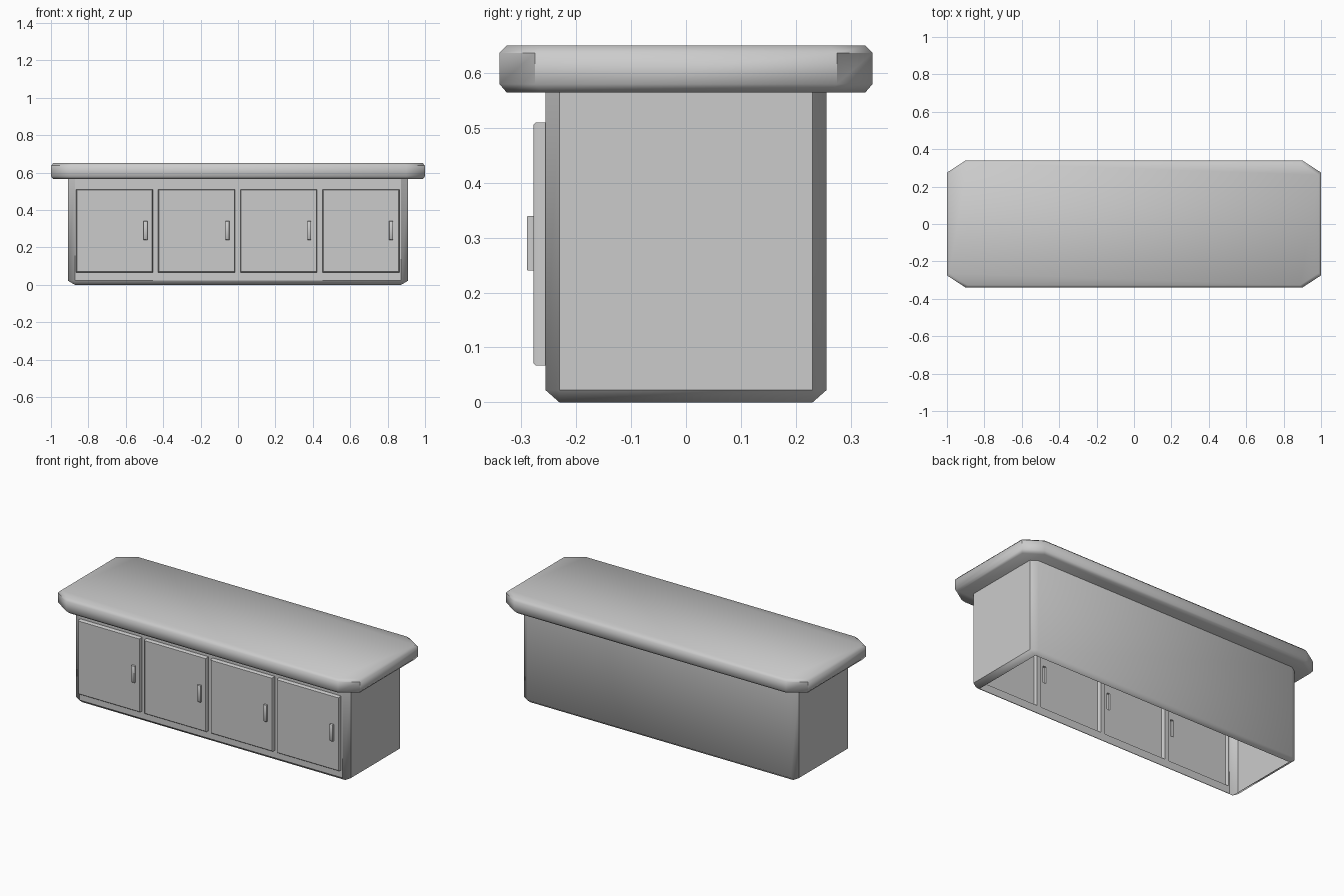
import bpy, bmesh, math

if "Cube" in bpy.data.objects:
    bpy.data.objects.remove(bpy.data.objects["Cube"])


def make_object(name, bm):
    bmesh.ops.remove_doubles(bm, verts=bm.verts[:], dist=1e-5)
    mesh = bpy.data.meshes.new(name)
    bm.to_mesh(mesh)
    bm.free()
    obj = bpy.data.objects.new(name, mesh)
    bpy.context.collection.objects.link(obj)
    bpy.ops.object.select_all(action='DESELECT')
    bpy.context.view_layer.objects.active = obj
    obj.select_set(True)
    bpy.ops.object.shade_smooth_by_angle(angle=math.radians(50))
    return obj


def octagon(hx, hy, cx, cy, z):
    """Rectangle with cut corners; the first edge is the front one."""
    return [(-hx + cx, -hy, z), (hx - cx, -hy, z), (hx, -hy + cy, z), (hx, hy - cy, z),
            (hx - cx, hy, z), (-hx + cx, hy, z), (-hx, hy - cy, z), (-hx, -hy + cy, z)]


def rect(x0, x1, z0, z1, y, inset=0.0):
    return [(x0 + inset, y, z0 + inset), (x1 - inset, y, z0 + inset),
            (x1 - inset, y, z1 - inset), (x0 + inset, y, z1 - inset)]


def loft(bm, rings, cap_start=False, cap_end=False, skip=()):
    """Join rings with quads; skip holds (band, edge) pairs left open."""
    loops = [[bm.verts.new(p) for p in ring] for ring in rings]
    n = len(rings[0])
    for b, (lo, hi) in enumerate(zip(loops, loops[1:])):
        for i in range(n):
            if (b, i) not in skip:
                j = (i + 1) % n
                bm.faces.new((lo[i], lo[j], hi[j], hi[i]))
    if cap_start:
        bm.faces.new(loops[0][::-1])
    if cap_end:
        bm.faces.new(loops[-1])


def panel(bm, xs, zs, y, holes):
    """Upright grid facing -y with open cells."""
    for i in range(len(xs) - 1):
        for k in range(len(zs) - 1):
            if (i, k) not in holes:
                bm.faces.new([bm.verts.new(p) for p in
                              rect(xs[i], xs[i + 1], zs[k], zs[k + 1], y)])


FRONT, DOOR_Y, HANDLE_Y = -0.256, -0.278, -0.29
Z0, Z1 = 0.067, 0.51
BODY_TOP = 0.567
doors = [(-0.866 + 0.4393 * i, -0.455 + 0.4393 * i) for i in range(4)]
handles = [(-0.505 + 0.4378 * i, -0.484 + 0.4378 * i) for i in range(4)]

# Countertop slab
bm = bmesh.new()
loft(bm, [octagon(0.988, 0.327, 0.1, 0.065, 0.565),
          octagon(1.0, 0.34, 0.1, 0.065, 0.58),
          octagon(1.0, 0.34, 0.1, 0.065, 0.637),
          octagon(0.988, 0.327, 0.1, 0.065, 0.65)], True, True)
make_object("countertop", bm)

# Cabinet shell, open underneath, with door openings in the front
bm = bmesh.new()
loft(bm, [octagon(0.872, 0.231, 0, 0, 0.0),
          octagon(0.91, 0.256, 0.038, 0.025, 0.022),
          octagon(0.91, 0.256, 0.038, 0.025, BODY_TOP)], skip={(1, 0)})
xs = [-0.872] + [x for d in doors for x in d] + [0.872]
panel(bm, xs, [0.022, Z0, Z1, BODY_TOP], FRONT, {(i, 1) for i in (1, 3, 5, 7)})
make_object("cabinet_body", bm)

for n, ((x0, x1), (h0, h1)) in enumerate(zip(doors, handles), 1):
    # Raised door, hollow behind
    b = 0.004
    bm = bmesh.new()
    loft(bm, [rect(x0, x1, Z0, Z1, FRONT),
              rect(x0, x1, Z0, Z1, DOOR_Y + b),
              rect(x0, x1, Z0, Z1, DOOR_Y, b)])
    panel(bm, [x0 + b, h0, h1, x1 - b], [Z0 + b, 0.24, 0.34, Z1 - b], DOOR_Y, {(1, 1)})
    make_object(f"door_{n}", bm)

    # Handle, hollow behind
    bm = bmesh.new()
    loft(bm, [rect(h0, h1, 0.24, 0.34, DOOR_Y),
              rect(h0, h1, 0.24, 0.34, HANDLE_Y + 0.002),
              rect(h0, h1, 0.24, 0.34, HANDLE_Y, 0.002)], cap_end=True)
    make_object(f"door_handle_{n}", bm)
